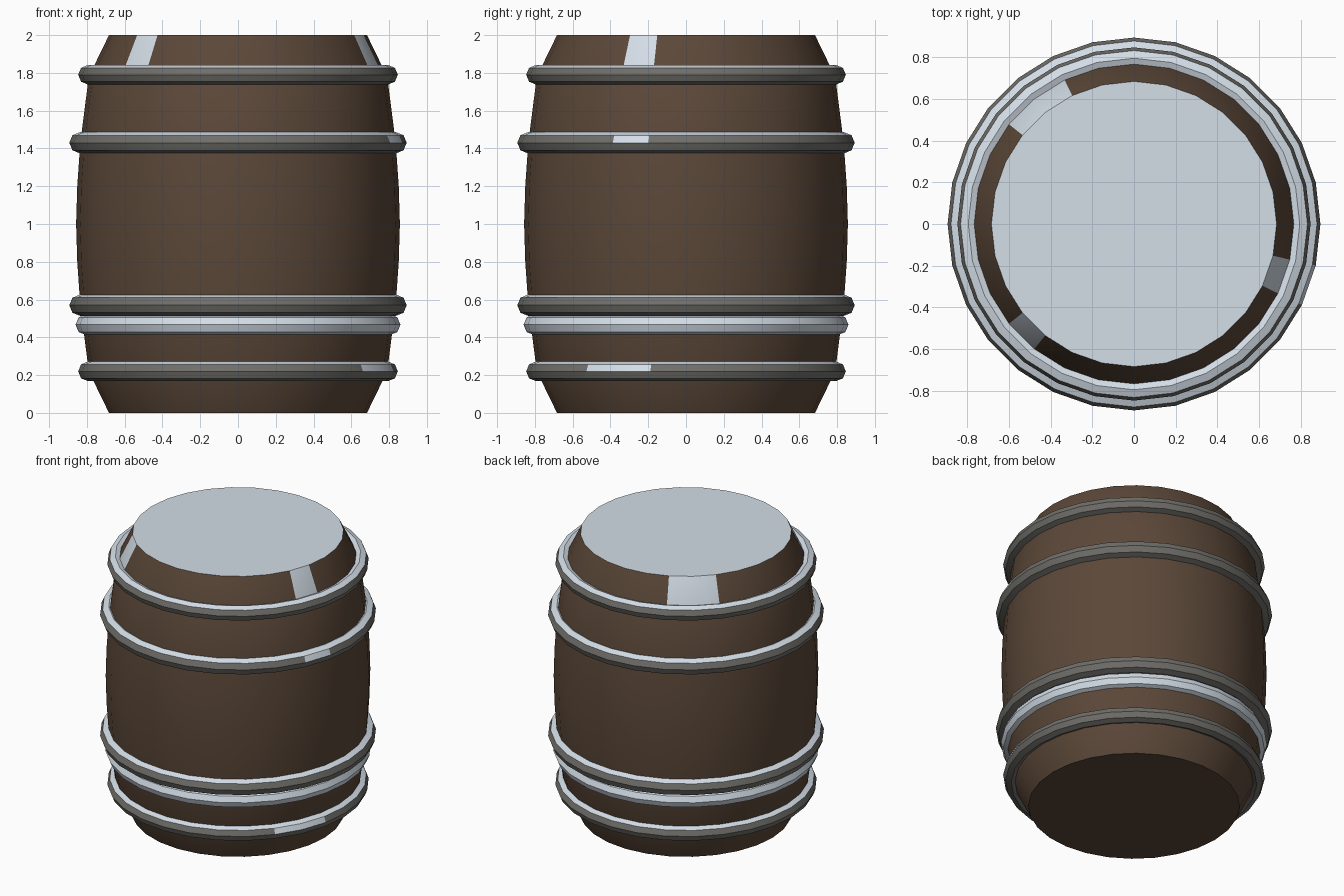
import bpy, bmesh, math

if "Cube" in bpy.data.objects:
    bpy.data.objects.remove(bpy.data.objects["Cube"], do_unlink=True)

SIDES = 28
STEP = 360 / SIDES


def make_material(name, rgb):
    mat = bpy.data.materials.new(name)
    mat.use_nodes = True
    mat.diffuse_color = (*rgb, 1)
    mat.node_tree.nodes["Principled BSDF"].inputs["Base Color"].default_value = (*rgb, 1)
    return mat


wood = make_material("dark_wood", (0.105, 0.064, 0.040))
iron = make_material("grey_iron", (0.160, 0.157, 0.143))
snow = make_material("snow", (0.74, 0.82, 0.90))


def lathe(name, profile, materials, rule, closed=False):
    """Spin a (radius, height) profile round z; rule(normal, centre, side) gives the colour slot."""
    bm = bmesh.new()
    rings = []
    for r, z in profile:
        rings.append([bm.verts.new((r * math.cos(math.tau * i / SIDES),
                                    r * math.sin(math.tau * i / SIDES), z))
                      for i in range(SIDES)])
    pairs = list(zip(rings, rings[1:]))
    if closed:
        pairs.append((rings[-1], rings[0]))
    else:
        bm.faces.new(rings[0])
        bm.faces.new(rings[-1])
    for low, high in pairs:
        for i in range(SIDES):
            j = (i + 1) % SIDES
            bm.faces.new((low[i], low[j], high[j], high[i]))
    bmesh.ops.recalc_face_normals(bm, faces=bm.faces)
    bm.normal_update()
    for f in bm.faces:
        c = f.calc_center_median()
        side = int(math.degrees(math.atan2(c.y, c.x)) % 360 // STEP)
        f.material_index = int(rule(f.normal, c, side))
    mesh = bpy.data.meshes.new(name)
    bm.to_mesh(mesh)
    bm.free()
    for m in materials:
        mesh.materials.append(m)
    obj = bpy.data.objects.new(name, mesh)
    bpy.context.collection.objects.link(obj)
    bpy.ops.object.select_all(action='DESELECT')
    obj.select_set(True)
    bpy.context.view_layer.objects.active = obj
    bpy.ops.object.shade_smooth_by_angle(angle=math.radians(30))
    return obj


def octagon(radius, z, r):
    return [(radius + r * math.cos(k * math.tau / 8), z + r * math.sin(k * math.tau / 8))
            for k in range(8)]


# Barrel body: snowy lid and snow patches on a few faces of the upper chamfer
half = [(0.683, 0), (0.79, 0.22), (0.835, 0.57), (0.851, 0.8)]
profile = half + [(0.857, 1)] + [(r, 2 - z) for r, z in reversed(half)]
patches = {9, 10, 17, 26}
lathe("barrel_body", profile, [wood, snow],
      lambda n, c, side: n.z > 0.9 or (c.z > 1.8 and side in patches))

# Iron hoops: snow lies on their upper faces and spills over the edge in places
hoops = [("bottom_hoop", 0.794, 0.22, 0.052, {25, 26}),
         ("lower_hoop", 0.837, 0.57, 0.056, set()),
         ("upper_hoop", 0.837, 1.43, 0.056, {26}),
         ("top_hoop", 0.794, 1.79, 0.052, set())]
for name, radius, z, r, spill in hoops:
    lathe(name, octagon(radius, z, r), [iron, snow],
          lambda n, c, side: n.z > 0.6 or (n.z > 0.1 and c.xy.length > radius and side in spill),
          closed=True)

# Band of packed snow beneath the lower hoop
lathe("snow_band", octagon(0.805, 0.467, 0.055), [snow], lambda n, c, side: 0, closed=True)
